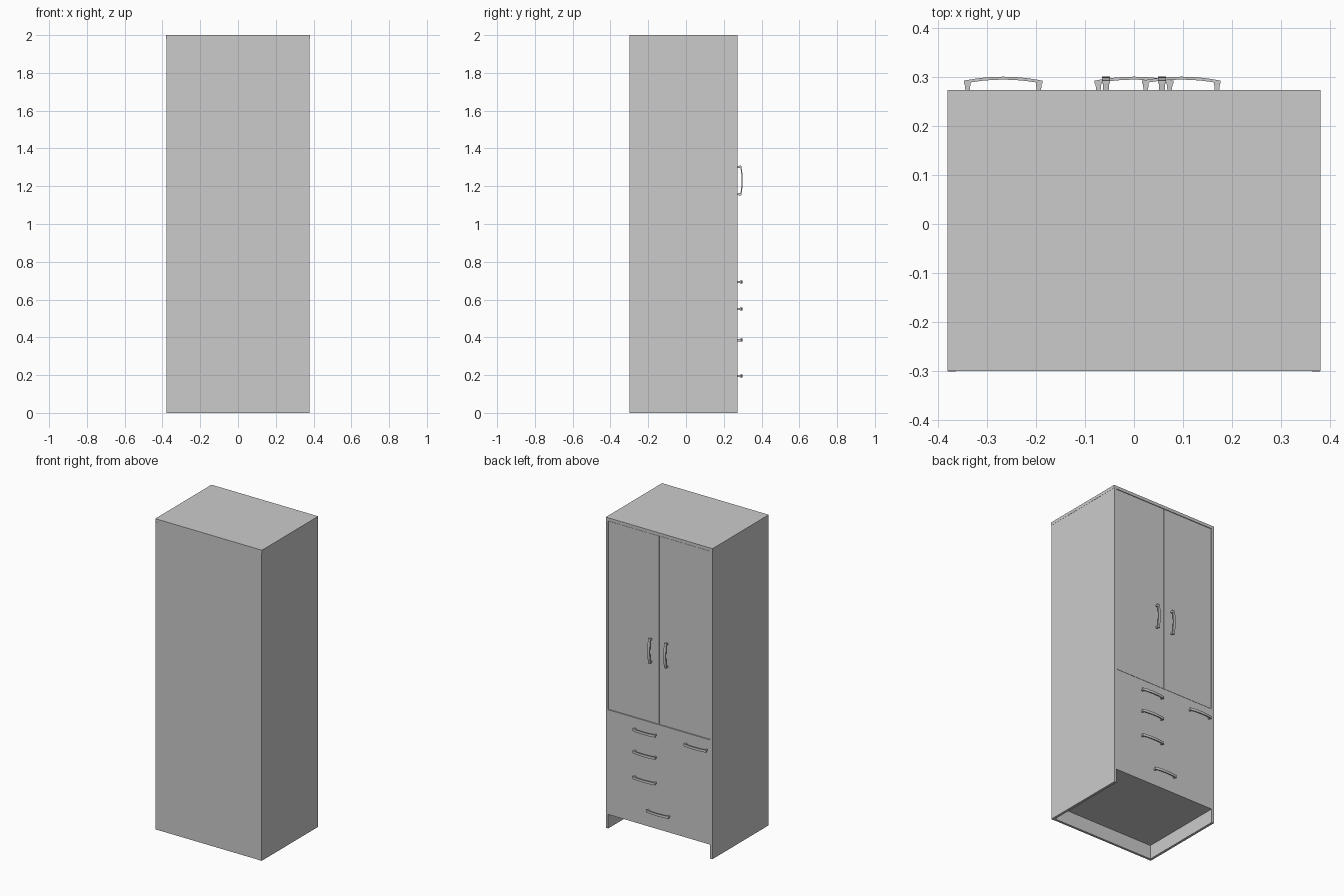
import bpy, bmesh, math
from mathutils import Matrix, Vector

if "Cube" in bpy.data.objects:
    bpy.data.objects.remove(bpy.data.objects["Cube"])

grey = bpy.data.materials.new("plain_grey")
grey.diffuse_color = (0.6, 0.6, 0.6, 1)
grey.use_nodes = True
grey.node_tree.nodes["Principled BSDF"].inputs["Base Color"].default_value = grey.diffuse_color


def finish(name, bm):
    bmesh.ops.recalc_face_normals(bm, faces=bm.faces)
    me = bpy.data.meshes.new(name)
    bm.to_mesh(me)
    bm.free()
    me.materials.append(grey)
    ob = bpy.data.objects.new(name, me)
    bpy.context.collection.objects.link(ob)
    return ob


def box(name, x0, x1, y0, y1, z0, z1):
    bm = bmesh.new()
    size = Matrix.Diagonal((x1 - x0, y1 - y0, z1 - z0, 1))
    mid = Matrix.Translation(((x0 + x1) / 2, (y0 + y1) / 2, (z0 + z1) / 2))
    bmesh.ops.create_cube(bm, size=1, matrix=mid @ size)
    return finish(name, bm)


def prism(bm, outline, half, matrix):
    """Extrude an (x, y) outline symmetrically along z."""
    lo = [bm.verts.new(matrix @ Vector((x, y, -half))) for x, y in outline]
    hi = [bm.verts.new(matrix @ Vector((x, y, half))) for x, y in outline]
    bm.faces.new(lo[::-1])
    bm.faces.new(hi)
    n = len(lo)
    for i in range(n):
        j = (i + 1) % n
        bm.faces.new((lo[i], lo[j], hi[j], hi[i]))


def handle(name, x, y, z, upright=False):
    """Arched bar on two short feet, standing out along +y."""
    m = Matrix.Translation((x, y, z))
    if upright:
        m = m @ Matrix.Rotation(math.pi / 2, 4, 'Y')
    bm = bmesh.new()
    top = 0.3 - y
    steps = 12
    xs = [-0.08 + 0.16 * i / steps for i in range(steps + 1)]
    arch = [(u, top - 0.008 * (u / 0.08) ** 2) for u in xs]
    under = [(u, v - 0.006) for u, v in reversed(arch)]
    prism(bm, arch + under, 0.008, m)
    for s in (-1, 1):
        prism(bm, [(s * 0.068, 0), (s * 0.077, 0),
                   (s * 0.079, top - 0.011), (s * 0.066, top - 0.009)], 0.006, m)
    finish(name, bm)


W, T = 0.379, 0.016          # half width of the carcass, board thickness
BACK, FRONT = -0.3, 0.273
IN = W - T                   # inner half width
TOP, SPLIT, BASE = 1.98, 0.765, 0.09

# Carcass
for s, side in ((-1, "left"), (1, "right")):
    a, b = sorted((s * W, s * IN))
    box(side + "_side_panel", a, b, BACK, FRONT, 0, TOP)
box("top_panel", -0.38, 0.38, BACK + 0.001, FRONT, TOP, 2)
box("back_panel", -IN, IN, BACK + 0.001, BACK + T, 0, TOP)
box("bottom_panel", -IN, IN, BACK + T, FRONT - T, BASE, BASE + T)
box("middle_shelf", -IN, IN, BACK + T, FRONT - T - 0.004, SPLIT - T / 2, SPLIT + T / 2)

# Tall doors, slightly set back with narrow gaps
G = 0.002
for s, side in ((-1, "left"), (1, "right")):
    a, b = sorted((s * G, s * (IN - G)))
    box(side + "_door", a, b, FRONT - T - 0.002, FRONT - 0.002, SPLIT + G, TOP - G)
    handle(side + "_door_handle", s * 0.057, FRONT - 0.002, 1.23, True)

# Lower fronts: wide bottom drawer, three drawers and a small cupboard
fronts = [
    ("bottom_drawer", -IN, IN, BASE, 0.29, 0.195),
    ("lower_drawer", -0.17, IN, 0.29, 0.48, 0.385),
    ("middle_drawer", -0.17, IN, 0.48, 0.62, 0.55),
    ("upper_drawer", -0.17, IN, 0.62, SPLIT - 0.001, 0.693),
    ("small_cupboard", -IN, -0.17, 0.29, SPLIT - 0.001, 0.693),
]
for name, x0, x1, z0, z1, hz in fronts:
    box(name + "_front", x0, x1, FRONT - T, FRONT, z0, z1)
    handle(name + "_handle", (x0 + x1) / 2, FRONT, hz)
